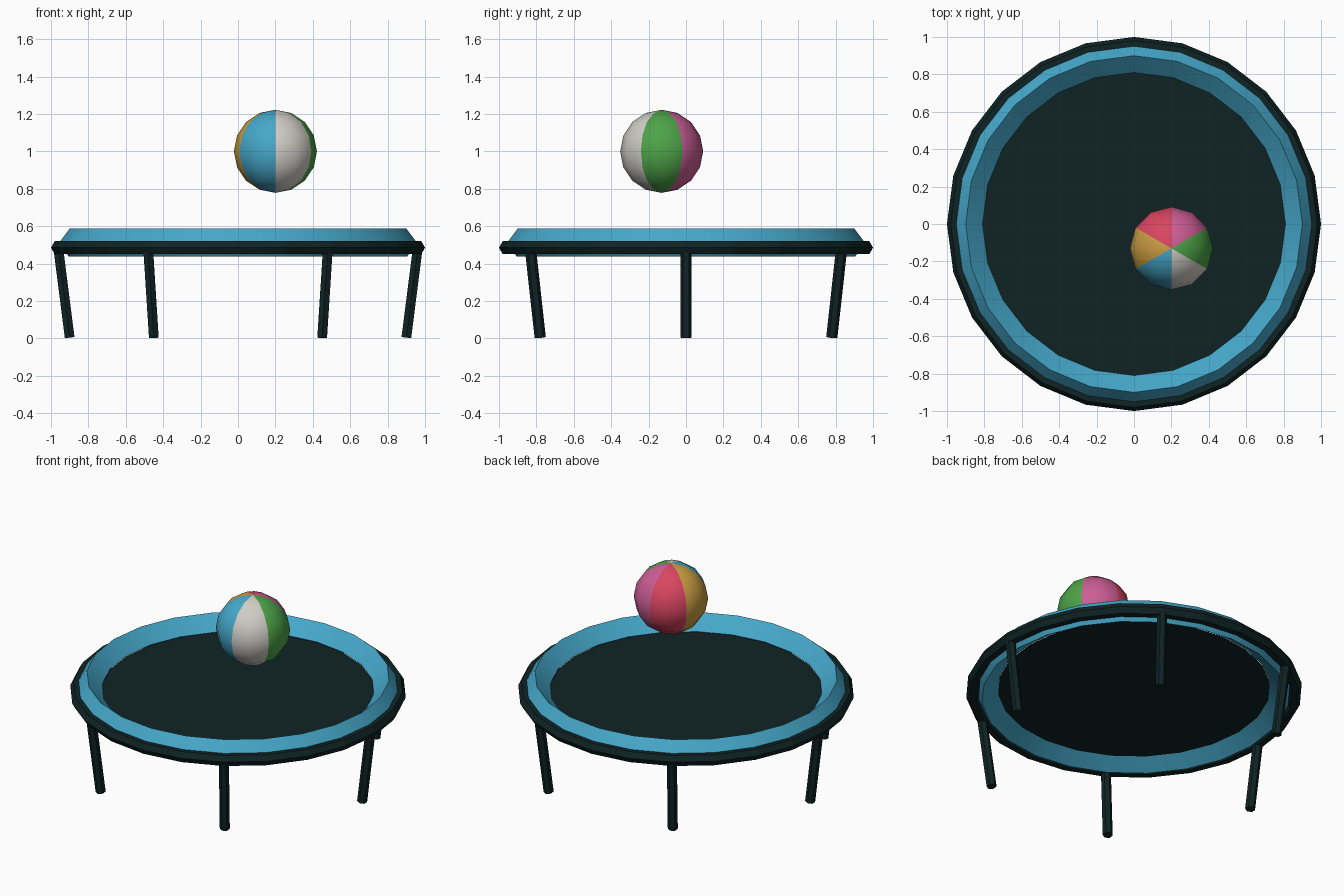
import bpy, bmesh, math
from mathutils import Vector, Matrix

cube = bpy.data.objects.get("Cube")
if cube:
    bpy.data.objects.remove(cube, do_unlink=True)

SEGMENTS = 24


def material(name, r, g, b):
    m = bpy.data.materials.new(name)
    m.use_nodes = True
    m.diffuse_color = (r, g, b, 1)
    m.node_tree.nodes["Principled BSDF"].inputs["Base Color"].default_value = (r, g, b, 1)
    return m


dark = material("dark teal black", 0.005, 0.017, 0.018)
blue = material("sky blue", 0.06, 0.39, 0.59)
green = material("green", 0.075, 0.37, 0.065)
pink = material("pink", 0.60, 0.11, 0.30)
red = material("red", 0.70, 0.06, 0.12)
yellow = material("yellow", 0.60, 0.34, 0.055)
white = material("off white", 0.63, 0.61, 0.56)


def finish(name, bm, mats, smooth_angle=None):
    """Turn a bmesh into a named object with its materials and shading."""
    bmesh.ops.recalc_face_normals(bm, faces=bm.faces)
    mesh = bpy.data.meshes.new(name)
    bm.to_mesh(mesh)
    bm.free()
    for m in mats:
        mesh.materials.append(m)
    obj = bpy.data.objects.new(name, mesh)
    bpy.context.collection.objects.link(obj)
    if smooth_angle:
        bpy.ops.object.select_all(action="DESELECT")
        obj.select_set(True)
        bpy.context.view_layer.objects.active = obj
        bpy.ops.object.shade_smooth_by_angle(angle=math.radians(smooth_angle))
    return obj


def ring(name, profile, mat, smooth_angle=None):
    """Sweep a closed (radius, height) profile round the z axis."""
    bm = bmesh.new()
    loops = []
    for i in range(SEGMENTS):
        a = math.tau * i / SEGMENTS
        loops.append([bm.verts.new((r * math.cos(a), r * math.sin(a), z)) for r, z in profile])
    n = len(profile)
    for i, here in enumerate(loops):
        there = loops[(i + 1) % SEGMENTS]
        for j in range(n):
            k = (j + 1) % n
            bm.faces.new((here[j], there[j], there[k], here[k]))
    return finish(name, bm, [mat], smooth_angle)


# Outer frame tube, six sided
tube = [(0.96 + 0.04 * math.cos(math.tau * i / 6), 0.485 + 0.04 * math.sin(math.tau * i / 6))
        for i in range(6)]
ring("frame_ring", tube, dark)

# Padded rim with a four sided section
ring("padded_rim", [(0.90, 0.587), (0.956, 0.512), (0.905, 0.437), (0.81, 0.50)], blue, 30)

# Jumping mat
bm = bmesh.new()
bmesh.ops.create_circle(bm, cap_ends=True, segments=SEGMENTS, radius=0.81)
bmesh.ops.translate(bm, verts=bm.verts, vec=(0, 0, 0.498))
finish("jumping_mat", bm, [dark])

# Six splayed legs
foot, top = Vector((0.90, 0, 0.004)), Vector((0.96, 0, 0.475))
axis = top - foot
for i in range(6):
    bm = bmesh.new()
    bmesh.ops.create_cone(bm, cap_ends=True, segments=6, radius1=0.03, radius2=0.03,
                          depth=axis.length)
    lean = Matrix.Rotation(math.atan2(axis.x, axis.z), 4, "Y")
    place = Matrix.Rotation(math.tau * i / 6, 4, "Z") @ Matrix.Translation((foot + top) / 2) @ lean
    bmesh.ops.transform(bm, matrix=place, verts=bm.verts)
    finish(f"leg_{i + 1}", bm, [dark])

# Beach ball: six coloured panels, each two segments wide
bm = bmesh.new()
bmesh.ops.create_uvsphere(bm, u_segments=12, v_segments=8, radius=0.222)
for f in bm.faces:
    c = f.calc_center_median()
    f.material_index = math.floor((math.degrees(math.atan2(c.y, c.x)) + 30) / 60) % 6
bmesh.ops.translate(bm, verts=bm.verts, vec=(0.2, -0.13, 1.0))
finish("beach_ball", bm, [green, pink, red, yellow, blue, white], 40)
